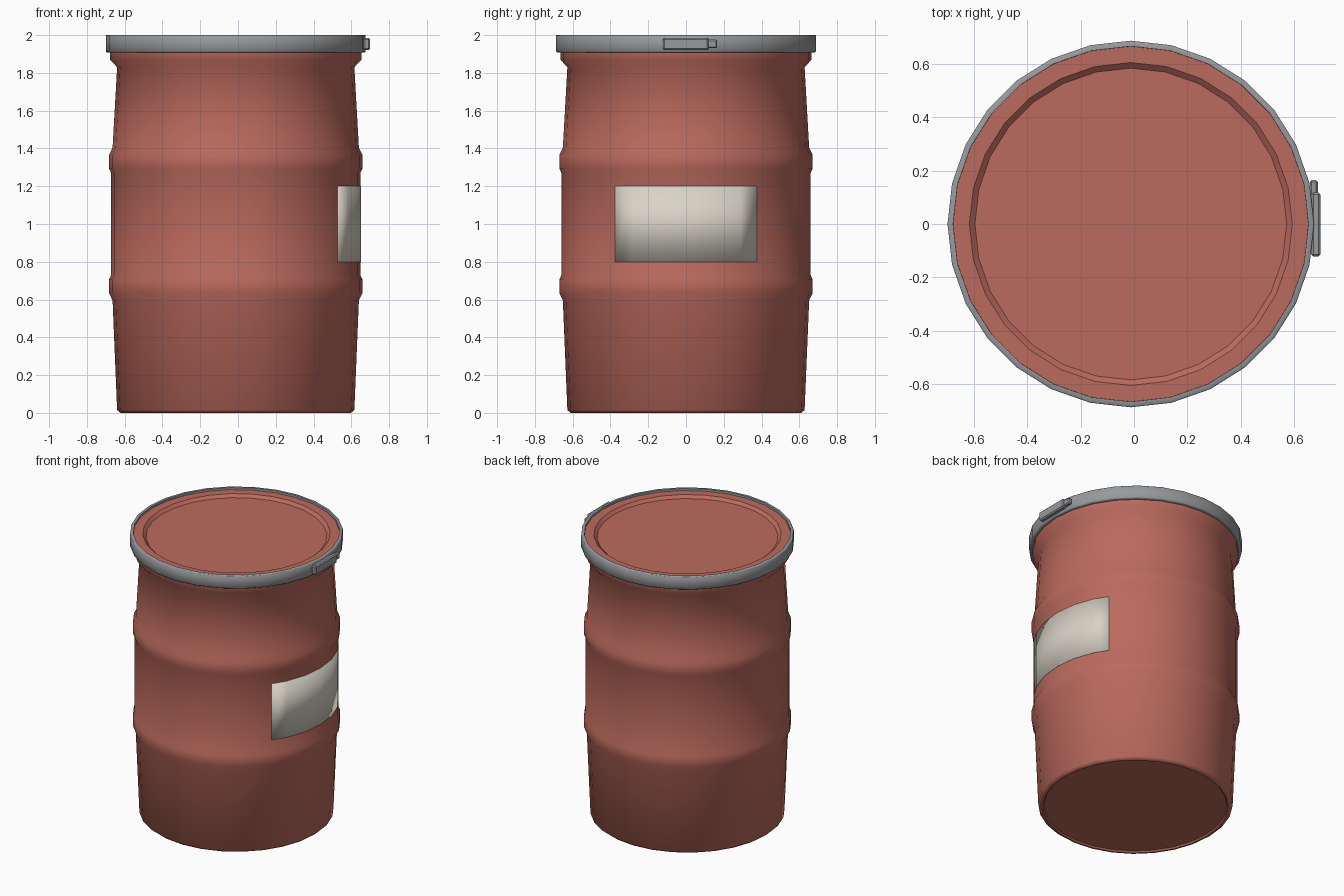
import bpy, bmesh, math
from mathutils import Matrix

cube = bpy.data.objects.get("Cube")
if cube:
    bpy.data.objects.remove(cube, do_unlink=True)

SIDES = 28
STEP = math.tau / SIDES
AXIS_X = -0.012          # the drum sits slightly off centre because of the latch


def material(name, rgb, rough=0.6):
    mat = bpy.data.materials.new(name)
    mat.use_nodes = True
    mat.diffuse_color = (*rgb, 1)
    bsdf = mat.node_tree.nodes["Principled BSDF"]
    bsdf.inputs["Base Color"].default_value = (*rgb, 1)
    bsdf.inputs["Roughness"].default_value = rough
    return mat


RED = material("drum red", (0.50, 0.145, 0.11))
GREY = material("steel grey", (0.31, 0.325, 0.34))
CREAM = material("label cream", (0.70, 0.66, 0.57))


def finish(bm, name, mat, angle, x=AXIS_X):
    mesh = bpy.data.meshes.new(name)
    bm.to_mesh(mesh)
    bm.free()
    mesh.materials.append(mat)
    for poly in mesh.polygons:
        poly.use_smooth = True
    mesh.set_sharp_from_angle(angle=math.radians(angle))
    obj = bpy.data.objects.new(name, mesh)
    obj.location.x = x
    bpy.context.collection.objects.link(obj)
    return obj


def lathe(name, profile, mat, angle, closed=False):
    """Turn a (radius, height) profile around z; open ends are capped."""
    bm = bmesh.new()
    rings = [[bm.verts.new((r * math.cos(i * STEP), r * math.sin(i * STEP), z))
              for i in range(SIDES)] for r, z in profile]
    pairs = list(zip(rings, rings[1:]))
    if closed:
        pairs.append((rings[-1], rings[0]))
    else:
        bm.faces.new(rings[0])
        bm.faces.new(rings[-1])
    for a, b in pairs:
        for i in range(SIDES):
            j = (i + 1) % SIDES
            bm.faces.new((a[i], a[j], b[j], b[i]))
    bmesh.ops.recalc_face_normals(bm, faces=bm.faces)
    return finish(bm, name, mat, angle)


# Drum body: recessed base, two rolled ribs mirrored about mid height, flared neck
lower = [(0.628, 0.015), (0.652, 0.595), (0.671, 0.635), (0.671, 0.705), (0.66, 0.73)]
upper = [(r, 2 - z) for r, z in reversed(lower[1:])]
base = [(0.59, 0.01), (0.598, 0), (0.61, 0)]
neck = [(0.628, 1.83), (0.665, 1.87), (0.665, 1.92)]
lathe("drum_body", base + lower + upper + neck, RED, 50)

# Lid with a shallow sunken panel
lathe("lid", [(0.669, 1.92), (0.669, 1.986), (0.606, 1.986), (0.585, 1.967)], RED, 30)

# Clamp ring around the lid
lathe("clamp_ring", [(0.664, 1.908), (0.682, 1.908), (0.688, 1.914), (0.688, 1.997),
                     (0.685, 2), (0.667, 2)], GREY, 50, closed=True)


# Latch lever and its tab on the ring
def block(name, low, high, bevel):
    bm = bmesh.new()
    size = [h - l for l, h in zip(low, high)]
    mid = [(h + l) / 2 for l, h in zip(low, high)]
    bmesh.ops.create_cube(bm, size=1, matrix=Matrix.Translation(mid) @ Matrix.Diagonal((*size, 1)))
    bmesh.ops.bevel(bm, geom=bm.edges[:], offset=bevel, segments=1, affect='EDGES')
    return finish(bm, name, GREY, 30, x=0)


block("latch_lever", (0.665, -0.122, 1.92), (0.70, 0.118, 1.986), 0.008)
block("latch_tab", (0.66, 0.10, 1.931), (0.69, 0.165, 1.976), 0.007)

# Blank label: a thin plate following the flat sides of the drum
half = math.radians(34.9)
angles = [-half] + [i * STEP for i in range(-2, 3)] + [half]
bm = bmesh.new()
columns = []
for a in angles:
    r = 0.662 * math.cos(STEP / 2) / math.cos(a % STEP - STEP / 2)
    columns.append([bm.verts.new((r * math.cos(a), r * math.sin(a), z)) for z in (0.80, 1.20)])
for a, b in zip(columns, columns[1:]):
    bm.faces.new((a[0], b[0], b[1], a[1]))
label = finish(bm, "label", CREAM, 40)
plate = label.modifiers.new("thickness", 'SOLIDIFY')
plate.thickness = 0.003
plate.offset = -1
